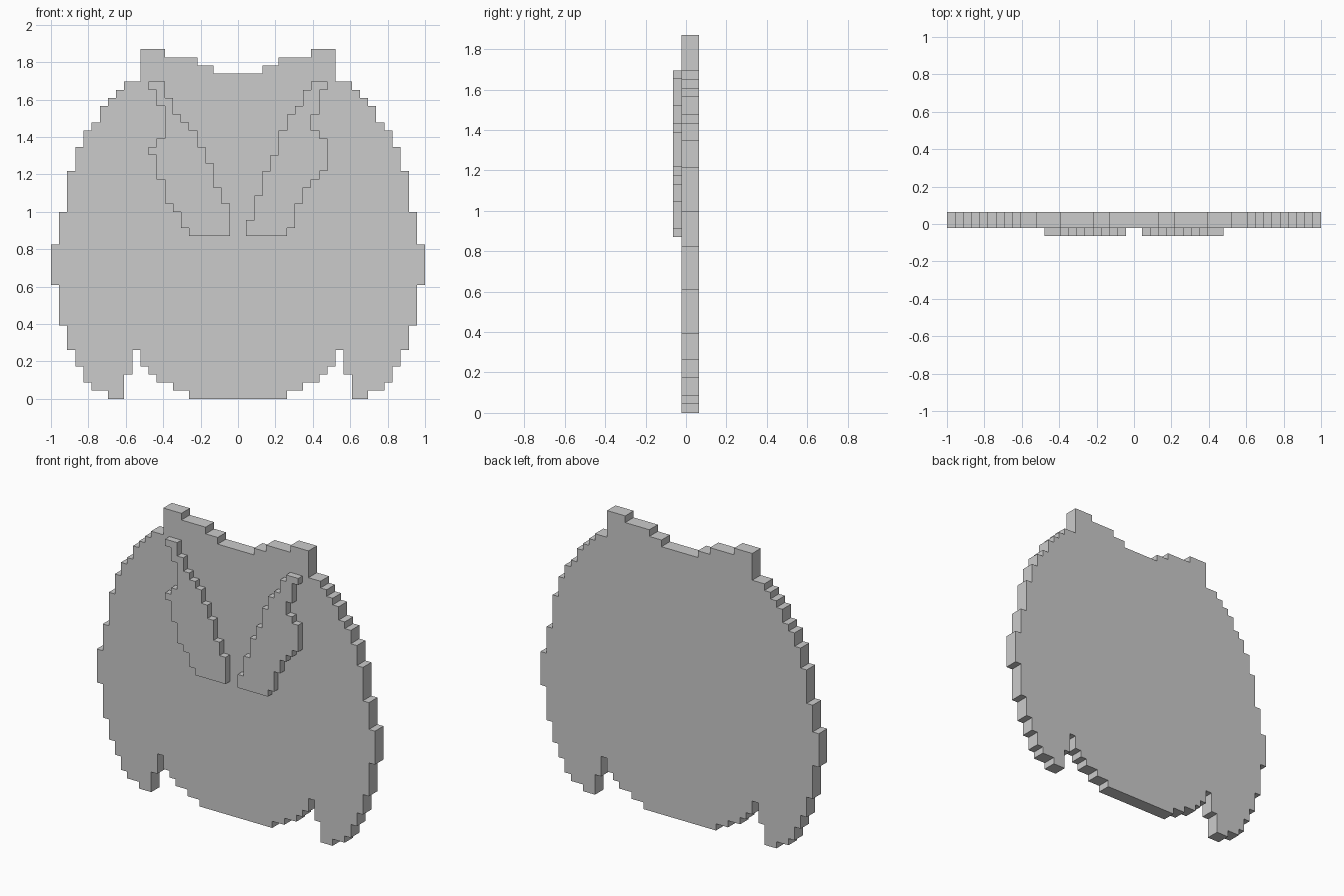
import bpy, bmesh

if "Cube" in bpy.data.objects:
    bpy.data.objects.remove(bpy.data.objects["Cube"])

U = 2 / 46  # size of one pixel step


def stairs(x, z, moves):
    """Corner points of a stepped outline; moves alternate z, x, z, x..."""
    pts = [(x, z)]
    for i, m in enumerate(moves):
        x, z = (x, m) if i % 2 == 0 else (m, z)
        pts.append((x, z))
    return pts


def slab(name, outline, y0, y1):
    """Extrude a front-view outline from y0 to y1 (all in pixel steps)."""
    bm = bmesh.new()
    face = bm.faces.new([bm.verts.new((x * U, y0 * U, z * U)) for x, z in outline])
    new = bmesh.ops.extrude_face_region(bm, geom=[face], use_keep_orig=True)["geom"]
    bmesh.ops.translate(bm, vec=(0, (y1 - y0) * U, 0),
                        verts=[g for g in new if isinstance(g, bmesh.types.BMVert)])
    bmesh.ops.recalc_face_normals(bm, faces=bm.faces)
    mesh = bpy.data.meshes.new(name)
    bm.to_mesh(mesh)
    bm.free()
    obj = bpy.data.objects.new(name, mesh)
    bpy.context.collection.objects.link(obj)


# Body plate: right half from the top dip round to the base, then mirrored
half = stairs(3, 40, [
    41, 5, 42, 9, 43, 12, 39, 14, 38, 15, 37, 16, 36, 17, 34, 18, 33, 19,
    31, 20, 28, 21, 23, 22, 19, 23, 14, 22, 9, 21, 6, 20, 4, 19, 2, 18,
    1, 16, 0, 14, 3, 13, 6, 12, 4, 11, 3, 10, 2, 8, 1, 6, 0])
slab("body_plate", half + [(-x, z) for x, z in reversed(half)], -0.5, 1.5)

# Raised left marking: inner edge down, then outer edge up
left = stairs(-9, 39, [
    37, -8, 35, -7, 34, -6, 33, -5, 31, -4, 29, -3, 26, -2, 24, -1, 20, -6,
    21, -7, 23, -8, 24, -9, 27, -10, 30, -11, 31, -10, 32, -9, 36, -10, 38, -11, 39])
slab("left_marking", left, -1.5, -0.5)

# Raised right marking
right = stairs(9, 39, [
    38, 8, 36, 7, 35, 6, 33, 5, 30, 4, 28, 3, 25, 2, 22, 1, 20, 6,
    21, 7, 24, 8, 26, 9, 27, 10, 28, 11, 32, 10, 33, 9, 35, 10, 38, 11, 39])
slab("right_marking", right, -1.5, -0.5)
